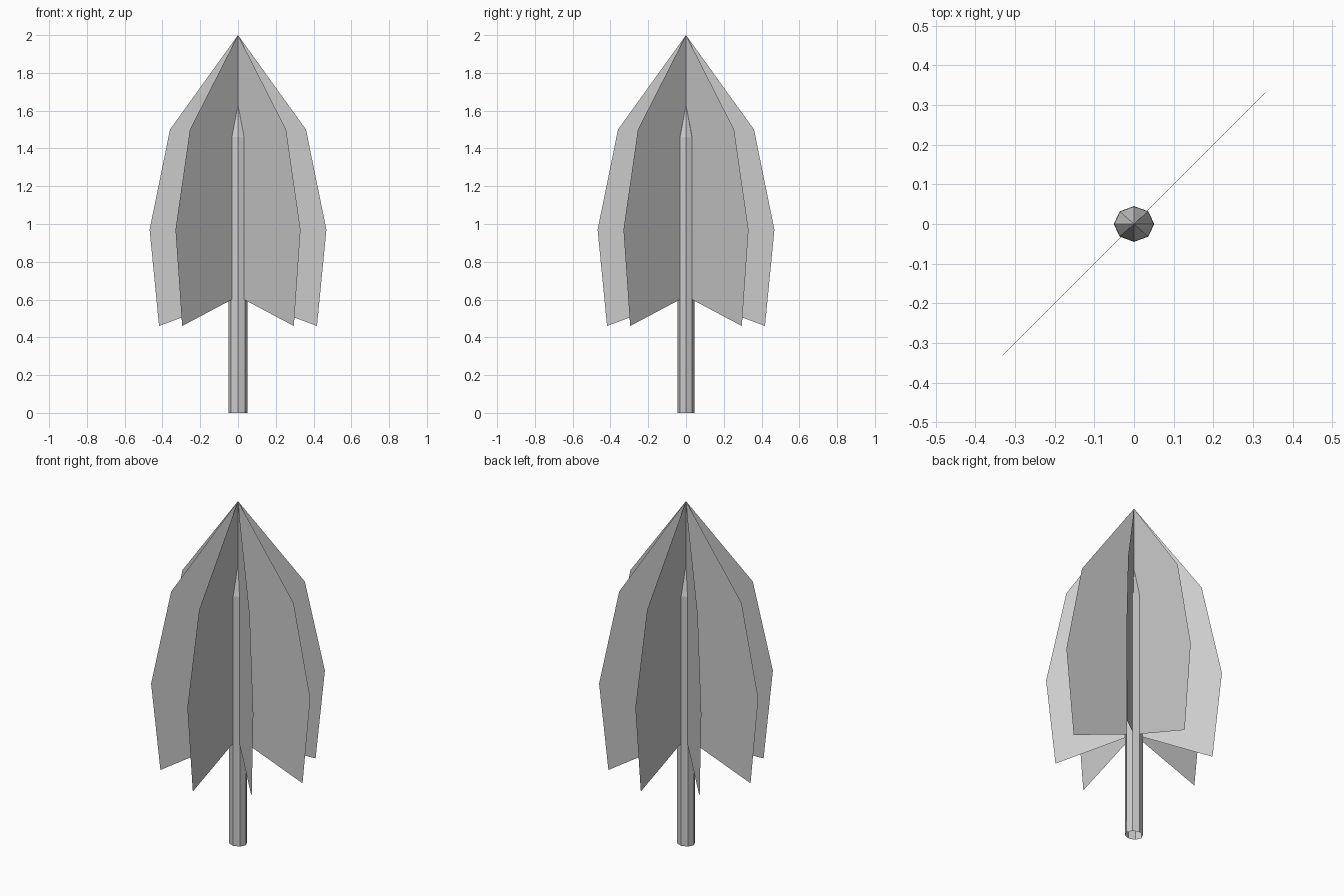
import bpy, bmesh
from math import cos, sin, pi

if "Cube" in bpy.data.objects:
    bpy.data.objects.remove(bpy.data.objects["Cube"])


def make_object(name, bm):
    mesh = bpy.data.meshes.new(name)
    bm.to_mesh(mesh)
    bm.free()
    obj = bpy.data.objects.new(name, mesh)
    bpy.context.collection.objects.link(obj)
    return obj


# foliage cards: one half outline (radius, height) mirrored across the trunk axis
half = [(0.36, 1.5), (0.468, 0.97), (0.418, 0.46)]
outline = [(0, 2.0)] + half + [(0, 0.617)] + [(-r, z) for r, z in reversed(half)]
for i in range(4):
    a = i * pi / 4
    bm = bmesh.new()
    bm.faces.new([bm.verts.new((r * cos(a), r * sin(a), z)) for r, z in outline])
    make_object(f"foliage_card_{i + 1}", bm)

# trunk: open eight-sided tube, slightly oval, closed by a pointed top
bm = bmesh.new()
rings = []
for z, s in ((0, 1.0), (1.46, 0.98)):
    rings.append([bm.verts.new((0.051 * s * cos(k * pi / 4), 0.045 * s * sin(k * pi / 4), z))
                  for k in range(8)])
tip = bm.verts.new((0, 0, 1.63))
low, high = rings
for k in range(8):
    n = (k + 1) % 8
    bm.faces.new((low[k], low[n], high[n], high[k]))
    bm.faces.new((high[k], high[n], tip))
make_object("trunk", bm)
